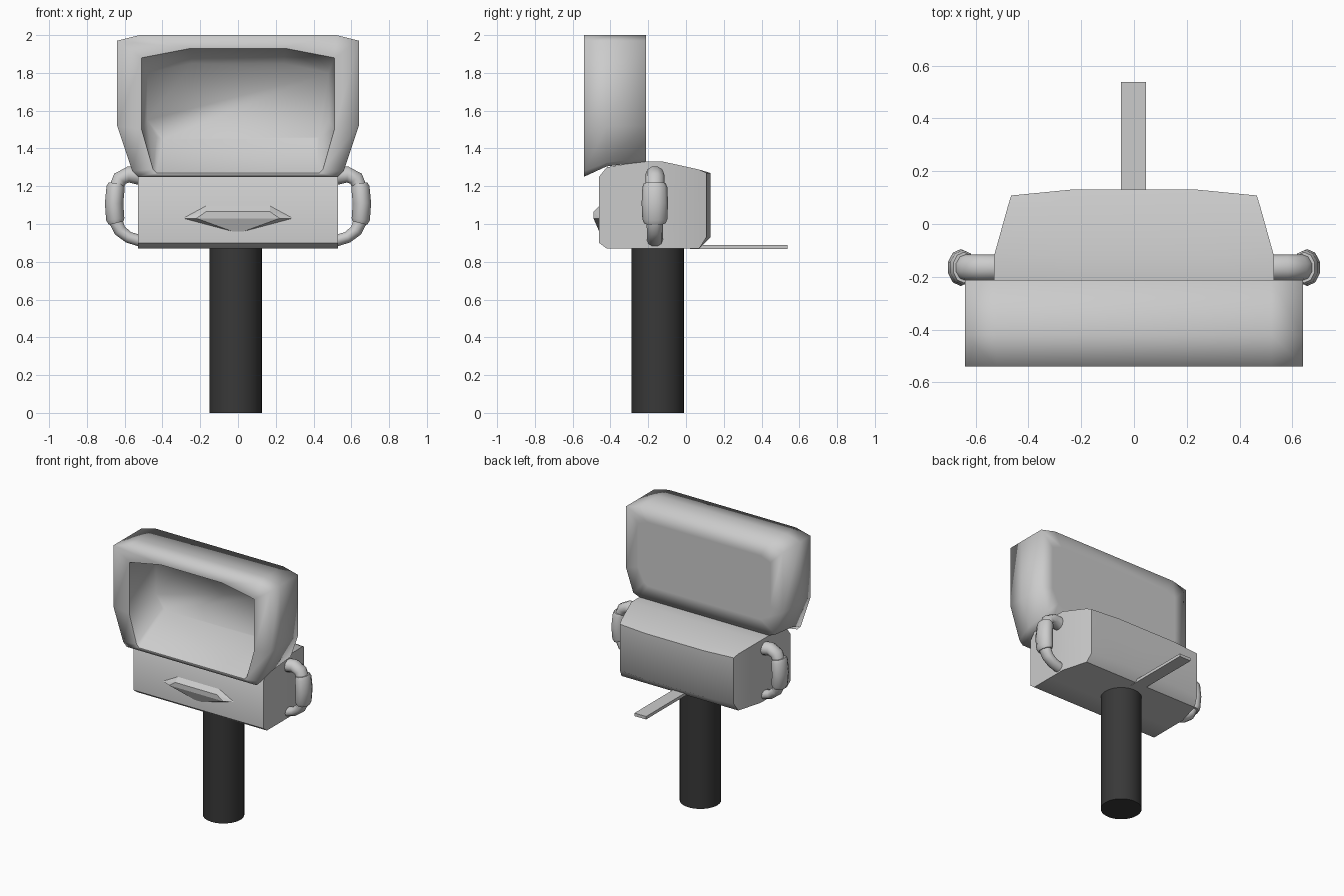
import bpy, bmesh, math
from mathutils import Vector

if "Cube" in bpy.data.objects:
    bpy.data.objects.remove(bpy.data.objects["Cube"])


def finish(name, bm, angle=None):
    bmesh.ops.recalc_face_normals(bm, faces=bm.faces)
    me = bpy.data.meshes.new(name)
    bm.to_mesh(me)
    bm.free()
    ob = bpy.data.objects.new(name, me)
    bpy.context.collection.objects.link(ob)
    if angle:
        bpy.ops.object.select_all(action='DESELECT')
        ob.select_set(True)
        bpy.context.view_layer.objects.active = ob
        bpy.ops.object.shade_smooth_by_angle(angle=math.radians(angle))
    return ob


def loft(rings):
    """Bridge equal-sized point rings and cap both ends."""
    bm = bmesh.new()
    vs = [[bm.verts.new(p) for p in r] for r in rings]
    n = len(vs[0])
    for a, b in zip(vs, vs[1:]):
        for i in range(n):
            j = (i + 1) % n
            bm.faces.new((a[i], a[j], b[j], b[i]))
    bm.faces.new(vs[0])
    bm.faces.new(vs[-1])
    return bm, vs


def mirrored(half, y):
    return [(x, y, z) for x, z in half] + [(-x, y, z) for x, z in reversed(half)]


def box(name, x0, x1, y0, y1, z0, z1):
    bm, _ = loft([[(x0, y0, z), (x1, y0, z), (x1, y1, z), (x0, y1, z)] for z in (z0, z1)])
    return finish(name, bm)


# Screen hood: recess, rim, outer shell and back panel in one loft
upper = [(.64, 1.52), (.64, 1.97), (.52, 2.0)]
bm, vs = loft([
    mirrored([(.40, 1.45), (.43, 1.46), (.48, 1.55), (.48, 1.80), (.24, 1.85)], -.27),
    mirrored([(.43, 1.27), (.45, 1.29), (.51, 1.50), (.51, 1.88), (.25, 1.93)], -.54),
    mirrored([(.53, 1.25), (.56, 1.28)] + upper, -.54),
    mirrored([(.53, 1.305), (.575, 1.325)] + upper, -.42),
    mirrored([(.53, 1.33), (.58, 1.35)] + upper, -.213),
    mirrored([(.46, 1.43), (.49, 1.45), (.54, 1.55), (.54, 1.87), (.46, 1.90)], -.213),
])
rim = set(vs[1])
for f in bm.faces:
    f.smooth = True
for e in bm.edges:
    if e.verts[0] in rim and e.verts[1] in rim:
        e.smooth = False
finish("screen_hood", bm)

# Main body: stations along y as (y, half width, bottom, top)
stations = [(-.46, .53, .90, 1.25), (-.42, .53, .87, 1.30), (-.25, .53, .87, 1.33),
            (-.12, .53, .87, 1.33), (.07, .477, .87, 1.288), (.13, .465, .93, 1.27)]
rings = []
for y, w, zb, zt in stations:
    bow = .022 if y > .1 else 0
    low = [(-w, y - bow, zb), (-.24, y, zb), (.24, y, zb), (w, y - bow, zb)]
    rings.append(low + [(x, yy, zt) for x, yy, _ in reversed(low)])
bm, _ = loft(rings)
finish("main_body", bm, 40)

# Ridge on the front of the body
bm = bmesh.new()
for x, y, z in [(.17, -.455, 1.10), (.30, -.455, 1.03), (.22, -.49, 1.03), (.17, -.49, 1.065)]:
    for s in (1, -1):
        bm.verts.new((s * x, y, z))
bm.verts.new((0, -.455, .95))
bmesh.ops.convex_hull(bm, input=bm.verts)
finish("front_ridge", bm)


# Side handles: swept arm plus thicker grip, points are (x, z, radius x, radius y)
def tube(name, path, side, sides=10):
    pts = [Vector((p[0], 0, p[1])) for p in path]
    rings = []
    for i, p in enumerate(pts):
        t = (pts[min(i + 1, len(pts) - 1)] - pts[max(i - 1, 0)]).normalized()
        u = Vector((t.z, 0, -t.x))
        ring = []
        for k in range(sides):
            a = 2 * math.pi * (k + .5) / sides
            q = p + u * (math.cos(a) * path[i][2])
            ring.append((side * q.x, -.165 + math.sin(a) * path[i][3], q.z))
        rings.append(ring)
    bm, _ = loft(rings)
    return finish(name, bm, 50)


arm = [(.50, 1.25, .05, .05), (.58, 1.262, .045, .05), (.625, 1.24, .042, .05),
       (.65, 1.18, .04, .05), (.65, 1.02, .04, .045), (.625, .965, .035, .042),
       (.58, .93, .032, .042), (.50, .905, .032, .042)]
grip = [(.645, 1.215, .042, .058), (.648, 1.195, .051, .066), (.656, 1.11, .051, .07),
        (.65, 1.025, .051, .066), (.645, 1.005, .042, .058)]
for side, label in ((1, "right"), (-1, "left")):
    tube("handle_arm_" + label, arm, side)
    tube("handle_grip_" + label, grip, side)

# Flat lever under the back
box("rear_lever", -.05, .045, .02, .537, .868, .89)

# Dark post
bm = bmesh.new()
bmesh.ops.create_cone(bm, cap_ends=True, segments=32, radius1=.139, radius2=.139, depth=.88)
bmesh.ops.translate(bm, verts=bm.verts, vec=(-.013, -.15, .44))
post = finish("post", bm, 40)
mat = bpy.data.materials.new("dark_grey")
mat.diffuse_color = (.04, .04, .04, 1)
mat.use_nodes = True
mat.node_tree.nodes["Principled BSDF"].inputs["Base Color"].default_value = mat.diffuse_color
post.data.materials.append(mat)
